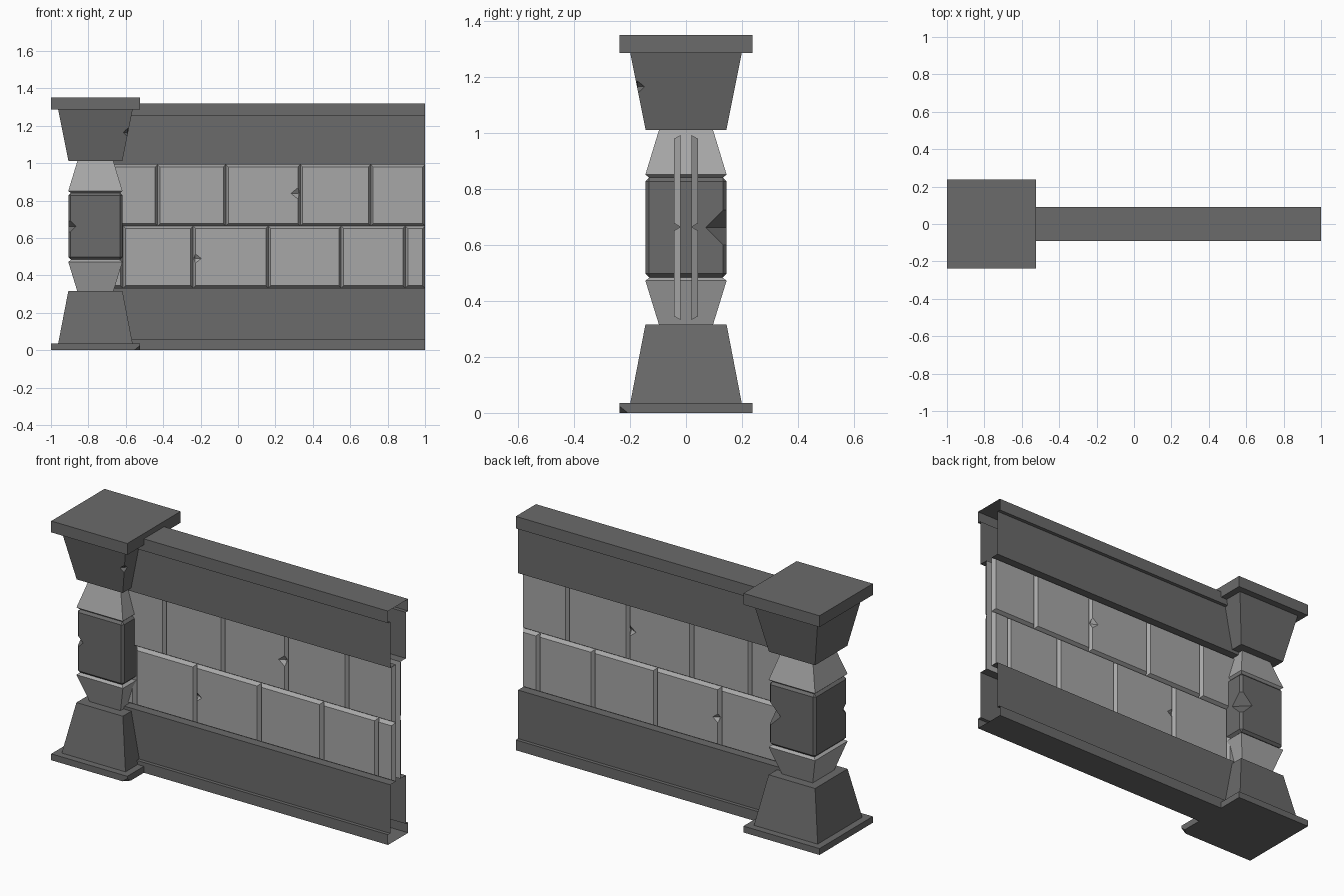
import bpy, bmesh
from mathutils import Vector

if "Cube" in bpy.data.objects:
    bpy.data.objects.remove(bpy.data.objects["Cube"])

PX = -0.7625  # pillar centre in x


def material(name, v):
    m = bpy.data.materials.new(name)
    m.diffuse_color = (v, v, v, 1)
    m.use_nodes = True
    m.node_tree.nodes["Principled BSDF"].inputs["Base Color"].default_value = m.diffuse_color
    return m


# Two stone tones
DARK = material("dark_stone", 0.145)
LIGHT = material("light_stone", 0.39)


def make(name, verts, faces, mat=None):
    me = bpy.data.meshes.new(name)
    bm = bmesh.new()
    vs = [bm.verts.new(v) for v in verts]
    for f in faces:
        bm.faces.new([vs[i] for i in f])
    bmesh.ops.recalc_face_normals(bm, faces=bm.faces)
    bm.to_mesh(me)
    bm.free()
    if mat:
        me.materials.append(mat)
    ob = bpy.data.objects.new(name, me)
    bpy.context.collection.objects.link(ob)
    return ob


def square_loft(name, mat, rings):
    """Closed square column on the pillar axis from (z, half width) rings."""
    verts, faces = [], []
    for z, h in rings:
        verts += [(PX + sx * h, sy * h, z) for sx, sy in ((-1, -1), (1, -1), (1, 1), (-1, 1))]
    for r in range(len(rings) - 1):
        a = r * 4
        for i in range(4):
            j = (i + 1) % 4
            faces.append((a + i, a + j, a + 4 + j, a + 4 + i))
    n = len(verts)
    faces += [(3, 2, 1, 0), (n - 4, n - 3, n - 2, n - 1)]
    return make(name, verts, faces, mat)


def chip(ob, centre, size):
    """Cut an octahedral chip out of an object."""
    c, (a, b, d) = Vector(centre), size
    verts = [c + Vector(v) for v in ((a, 0, 0), (0, b, 0), (-a, 0, 0), (0, -b, 0), (0, 0, d), (0, 0, -d))]
    faces = [(i, (i + 1) % 4, 4) for i in range(4)] + [((i + 1) % 4, i, 5) for i in range(4)]
    cutter = make("chip_cutter", verts, faces, ob.data.materials[0])
    cutter.hide_render = True
    mod = ob.modifiers.new("chip", 'BOOLEAN')
    mod.operation, mod.solver, mod.object = 'DIFFERENCE', 'EXACT', cutter
    bpy.context.view_layer.objects.active = ob
    bpy.ops.object.modifier_apply(modifier=mod.name)
    bpy.data.objects.remove(cutter)


# Pillar: plates, flared ends, waisted tapers, middle block
base = square_loft("pillar_base_plate", DARK, [(0, 0.2375), (0.036, 0.2375)])
chip(base, (PX + 0.2375, -0.2375, 0), (0.03, 0.03, 0.024))
square_loft("pillar_cap_plate", DARK, [(1.286, 0.2375), (1.35, 0.2375)])
square_loft("pillar_lower_flare", DARK, [(0.03, 0.2), (0.315, 0.145)])
top = square_loft("pillar_upper_flare", DARK, [(1.01, 0.144), (1.29, 0.2)])
chip(top, (PX + 0.173, -0.173, 1.165), (0.026, 0.026, 0.025))
square_loft("pillar_lower_taper", LIGHT, [(0.31, 0.095), (0.472, 0.145), (0.487, 0.125)])
square_loft("pillar_upper_taper", LIGHT, [(0.835, 0.125), (0.851, 0.145), (1.015, 0.095)])
block = square_loft("pillar_middle_block", DARK, [(0.484, 0.145), (0.84, 0.145)])
bev = block.modifiers.new("bevel", 'BEVEL')
bev.width, bev.segments = 0.013, 1
bpy.context.view_layer.objects.active = block
bpy.ops.object.modifier_apply(modifier=bev.name)
chip(block, (PX + 0.145, 0.145, 0.662), (0.075, 0.075, 0.075))
chip(block, (PX - 0.145, -0.145, 0.662), (0.042, 0.042, 0.042))


# Hollow top and bottom rails: open profile swept along x
def rail(name, half):
    profile = [(-y, z) for y, z in half] + half[::-1]
    n = len(profile)
    verts = [(x, y, z) for x in (-0.7, 1.0) for y, z in profile]
    make(name, verts, [(i, i + 1, n + i + 1, n + i) for i in range(n - 1)], DARK)


rail("wall_top_rail", [(0.02, 0.992), (0.07, 0.992), (0.07, 1.252), (0.09, 1.252), (0.09, 1.32)])
rail("wall_bottom_rail", [(0.02, 0.332), (0.07, 0.332), (0.07, 0.058), (0.09, 0.058), (0.09, 0)])


# Bevelled bricks on both sides of the wall
def brick(name, x0, x1, z0, z1, side, inset=0.013):
    verts = []
    for y, d in ((0.02, 0), (0.042, inset)):
        verts += [(x0 + d, side * y, z0 + d), (x1 - d, side * y, z0 + d),
                  (x1 - d, side * y, z1 - d), (x0 + d, side * y, z1 - d)]
    faces = [(0, 1, 2, 3), (4, 5, 6, 7)] + [(i, (i + 1) % 4, 4 + (i + 1) % 4, 4 + i) for i in range(4)]
    return make(name, verts, faces, LIGHT)


rows = {
    "lower": (0.332, 0.664, [-0.72, -0.615, -0.24, 0.162, 0.552, 0.895, 1.0]),
    "upper": (0.664, 0.992, [-0.72, -0.43, -0.065, 0.333, 0.71, 1.0]),
}
for side, label in ((-1, "front"), (1, "back")):
    for row, (z0, z1, joints) in rows.items():
        for i in range(len(joints) - 1):
            b = brick(f"{label}_{row}_brick_{i + 1}", joints[i], joints[i + 1], z0, z1, side)
            if row == "lower" and i == 2:
                chip(b, (joints[i] + 0.01, side * 0.043, 0.49), (0.035, 0.02, 0.028))
            if row == "upper" and i == 2:
                chip(b, (joints[i + 1] - 0.01, side * 0.043, 0.838), (0.042, 0.02, 0.034))
